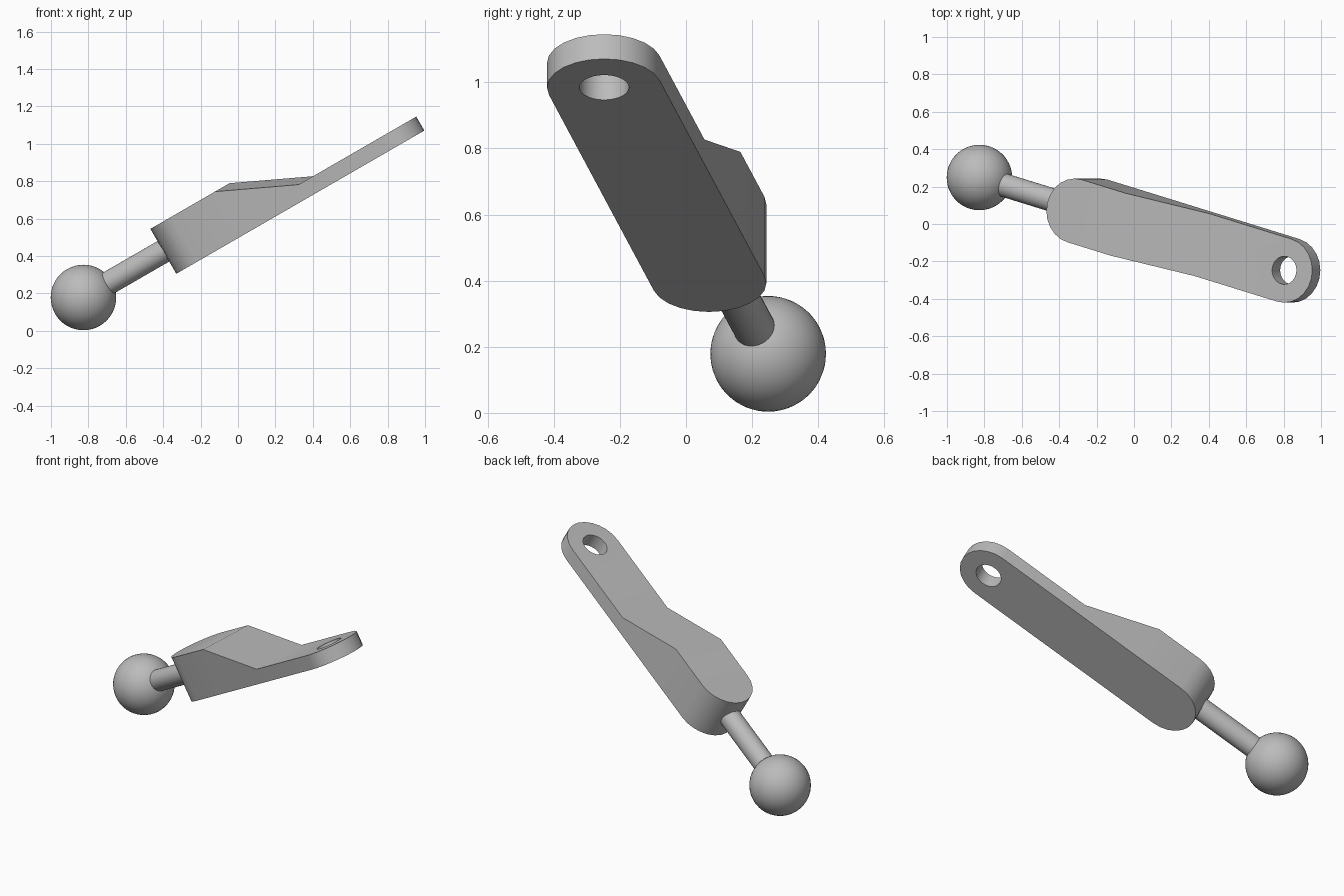
import bpy, bmesh
from math import radians, cos, sin, pi
from mathutils import Matrix, Vector

cube = bpy.data.objects.get("Cube")
if cube:
    bpy.data.objects.remove(cube, do_unlink=True)

# Arm frame: local x runs along the arm, local z is its thickness
FRAME = (Matrix.Translation((-0.18, 0, 0.392)) @ Matrix.Translation((0, 0.07, 0))
         @ Matrix.Rotation(radians(-30), 4, 'Y') @ Matrix.Rotation(radians(-15), 4, 'Z'))
LENGTH, RADIUS = 1.227, 0.173
THICK, THIN = 0.277, 0.086
RAMP_START, RAMP_END = 0.28, 0.70
BALL_X = -0.69
HOLE_RADIUS = 0.075

grey = bpy.data.materials.new("light grey")
grey.use_nodes = True
grey.diffuse_color = (0.5, 0.5, 0.5, 1)
grey.node_tree.nodes["Principled BSDF"].inputs["Base Color"].default_value = (0.5, 0.5, 0.5, 1)


def make_object(name, bm):
    bmesh.ops.recalc_face_normals(bm, faces=bm.faces)
    mesh = bpy.data.meshes.new(name)
    bm.to_mesh(mesh)
    bm.free()
    obj = bpy.data.objects.new(name, mesh)
    bpy.context.collection.objects.link(obj)
    obj.matrix_world = FRAME
    mesh.materials.append(grey)
    return obj


def smooth(obj):
    bpy.ops.object.select_all(action='DESELECT')
    obj.select_set(True)
    bpy.context.view_layer.objects.active = obj
    bpy.ops.object.shade_smooth_by_angle(angle=radians(30))


def top_height(x):
    t = min(max((x - RAMP_START) / (RAMP_END - RAMP_START), 0), 1)
    return THICK + (THIN - THICK) * t


# Arm body: rounded slot outline, raised, with a ramp down to the thin end
bm = bmesh.new()
steps = 12
outline = []
for centre, start in ((LENGTH, -pi / 2), (0, pi / 2)):
    for i in range(steps + 1):
        a = start + pi * i / steps
        outline.append(bm.verts.new((centre + RADIUS * cos(a), RADIUS * sin(a), 0)))
base = bm.faces.new(outline)
raised = bmesh.ops.extrude_face_region(bm, geom=[base], use_keep_orig=True)
for v in raised["geom"]:
    if isinstance(v, bmesh.types.BMVert):
        v.co.z = THICK
for x in (RAMP_START, RAMP_END):
    bmesh.ops.bisect_plane(bm, geom=bm.verts[:] + bm.edges[:] + bm.faces[:],
                           plane_co=(x, 0, 0), plane_no=(1, 0, 0))
for v in bm.verts:
    if v.co.z > THICK / 2:
        v.co.z = top_height(v.co.x)
arm = make_object("arm", bm)

# Pin hole through the thin end
bm = bmesh.new()
bmesh.ops.create_cone(bm, cap_ends=True, segments=32, radius1=HOLE_RADIUS, radius2=HOLE_RADIUS,
                      depth=0.6, matrix=Matrix.Translation((LENGTH, 0, 0)))
cutter = make_object("hole_cutter", bm)
cutter.hide_render = True
cut = arm.modifiers.new("pin hole", 'BOOLEAN')
cut.operation = 'DIFFERENCE'
cut.solver = 'EXACT'
cut.object = cutter
bpy.context.view_layer.objects.active = arm
bpy.ops.object.modifier_apply(modifier=cut.name)
bpy.data.objects.remove(cutter, do_unlink=True)
smooth(arm)

# Rod joining the ball to the thick end
bm = bmesh.new()
rod_end = -0.1
bmesh.ops.create_cone(bm, cap_ends=True, segments=32, radius1=0.063, radius2=0.063,
                      depth=rod_end - BALL_X,
                      matrix=Matrix.Translation(((rod_end + BALL_X) / 2, 0, THICK / 2))
                      @ Matrix.Rotation(pi / 2, 4, 'Y'))
smooth(make_object("rod", bm))

# Ball joint
bm = bmesh.new()
bmesh.ops.create_uvsphere(bm, u_segments=48, v_segments=24, radius=0.175,
                          matrix=Matrix.Translation((BALL_X, 0, THICK / 2)))
smooth(make_object("ball", bm))
